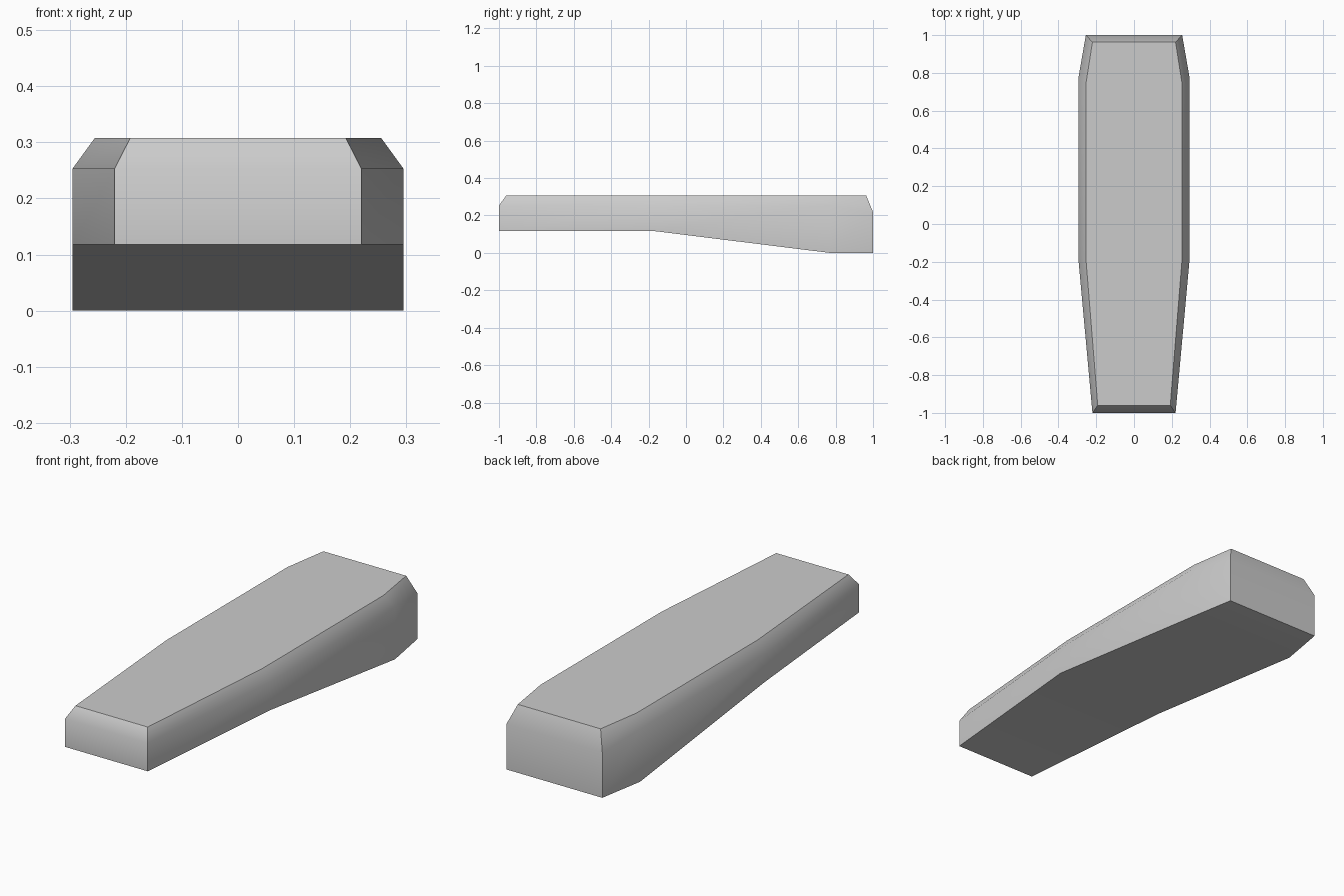
import bpy, bmesh, math

cube = bpy.data.objects.get("Cube")
if cube:
    bpy.data.objects.remove(cube, do_unlink=True)

# One plain grey for the whole body
grey = bpy.data.materials.new("plain_grey")
grey.use_nodes = True
colour = (0.6, 0.6, 0.6, 1)
grey.diffuse_color = colour
grey.node_tree.nodes["Principled BSDF"].inputs["Base Color"].default_value = colour

# Half outlines from front to back: (half width, y, z)
bottom = [(0.22, -1, 0.118), (0.295, -0.18, 0.118), (0.295, 0.77, 0), (0.255, 1, 0)]
shoulder = [(0.22, -1, 0.253), (0.295, -0.18, 0.253), (0.295, 0.77, 0.253), (0.255, 1, 0.218)]
top = [(0.192, -0.96, 0.308), (0.255, -0.18, 0.308), (0.255, 0.74, 0.308), (0.22, 0.963, 0.308)]

bm = bmesh.new()


def ring(half):
    """Closed outline: up the left side, back down the mirrored right side."""
    points = half + [(-x, y, z) for x, y, z in reversed(half)]
    return [bm.verts.new(p) for p in points]


# Walls and bevel between successive outlines
rings = [ring(half) for half in (bottom, shoulder, top)]
for low, high in zip(rings, rings[1:]):
    n = len(low)
    for i in range(n):
        j = (i + 1) % n
        bm.faces.new((low[i], low[j], high[j], high[i]))

# Bent underside and flat top
for outline in (rings[0], rings[-1]):
    for i in range(len(bottom) - 1):
        bm.faces.new((outline[i], outline[i + 1], outline[-2 - i], outline[-1 - i]))
bmesh.ops.recalc_face_normals(bm, faces=bm.faces)

mesh = bpy.data.meshes.new("tapered_body")
bm.to_mesh(mesh)
bm.free()
mesh.materials.append(grey)
body = bpy.data.objects.new("tapered_body", mesh)
bpy.context.collection.objects.link(body)

# Soft shoulder, crisp corners and top edge
bpy.ops.object.select_all(action="DESELECT")
body.select_set(True)
bpy.context.view_layer.objects.active = body
bpy.ops.object.shade_smooth_by_angle(angle=math.radians(45))
